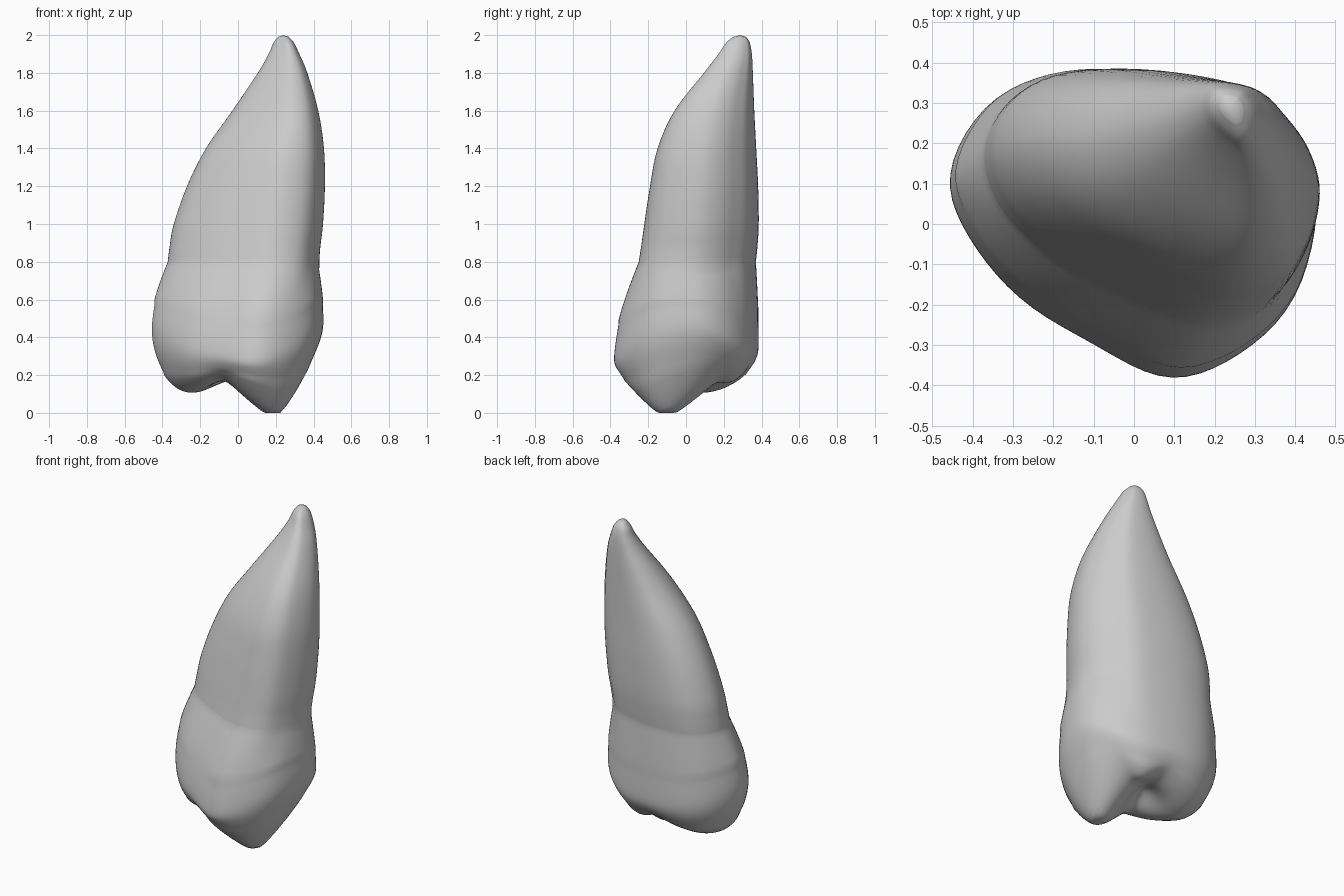
import bpy, bmesh, math

if "Cube" in bpy.data.objects:
    bpy.data.objects.remove(bpy.data.objects["Cube"])

SEGMENTS = 72

# Crown outline at its widest: x, y and the height of the bulge
CROWN = [(-.467, .12, .45), (-.41, -.04, .42), (-.28, -.195, .35), (-.1, -.3, .31),
         (.08, -.392, .27), (.25, -.335, .33), (.4, -.195, .44), (.458, .03, .48),
         (.425, .17, .44), (.335, .275, .38), (.2, .348, .34), (0, .384, .34),
         (-.2, .378, .36), (-.37, .297, .4)]

# Root cross-section in a unit box, matching the crown point by point
ROOT = [(0, .68), (.05, .47), (.2, .28), (.45, .1), (.67, 0), (.86, .06), (.96, .24),
        (1, .46), (.965, .64), (.88, .79), (.74, .93), (.45, 1), (.2, .98), (.06, .87)]

# Root size by height: z, x range, y range
LEVELS = [(.8, -.372, .43, -.25, .368), (.88, -.362, .436, -.237, .376),
          (1, -.34, .45, -.22, .383), (1.2, -.27, .46, -.19, .38),
          (1.4, -.17, .455, -.15, .37), (1.6, -.03, .425, -.06, .36),
          (1.8, .105, .367, .095, .353), (1.9, .162, .325, .172, .348),
          (1.96, .188, .296, .213, .337), (1.99, .212, .27, .25, .318)]


def catmull(a, b, c, d, t):
    return [.5 * (2 * q + (r - p) * t + (2 * p - 5 * q + 4 * r - s) * t * t
                  + (3 * q - p - 3 * r + s) * t ** 3) for p, q, r, s in zip(a, b, c, d)]


def smooth_loop(points):
    n = len(points)
    out = []
    for k in range(SEGMENTS):
        f = k * n / SEGMENTS
        i = int(f)
        out.append(catmull(*(points[(i + j) % n] for j in (-1, 0, 1, 2)), f - i))
    return out


def smooth_path(points, steps):
    last = len(points) - 1
    out = []
    for i in range(last):
        for k in range(steps):
            keys = [points[min(max(i + j, 0), last)] for j in (-1, 0, 1, 2)]
            out.append(catmull(*keys, k / steps))
    return out + [points[last]]


def cone(dx, dy, soft):
    return math.hypot(dx, dy, soft) - soft


def chewing_height(x, y):
    # A tall front cusp, a broad low cusp and a back ridge meeting in a groove
    dx = x - .2
    tall = cone((1.2 if dx > 0 else .9) * dx, .85 * (y + .11), .05) - .03
    low = .085 + cone(.4 * (x + .3), .33 * (y - .1), .04)
    ridge = .14 + cone(.7 * (x - .14), .6 * (y - .24), .04)
    blend = .018
    height = -blend * math.log(sum(math.exp(-h / blend) for h in (tall, low, ridge)))
    pit = .07 * math.exp(-((x + .02) ** 2 + (y - .04) ** 2) / .012)
    return height + pit


# Root rings
shape = smooth_loop(ROOT)
root_rings = []
for z, x0, x1, y0, y1 in smooth_path(LEVELS, 5):
    root_rings.append([(x0 + (x1 - x0) * u, y0 + (y1 - y0) * v, z) for u, v in shape])

# Wavy neck line where crown and root meet
neck = [(x, y, z - .05 * math.exp(-((y - .1) / .2) ** 2) * (x > 0) * min(1, x / .3))
        for x, y, z in root_rings[0]]
root_rings[0] = neck

# Crown wall from the neck down to the bulge
bulge = smooth_loop(CROWN)
wall_rings = []
for k in range(14, 0, -1):
    t = k / 14
    f = .2 * t + .8 * math.sin(t * math.pi / 2)
    wall_rings.append([(a[0] + (b[0] - a[0]) * f, a[1] + (b[1] - a[1]) * f,
                        a[2] + (b[2] - a[2]) * t) for a, b in zip(neck, bulge)])

# Chewing surface, curling in from the bulge to the middle
cap_rings = []
for k in range(1, 24):
    s = math.sin(k / 24 * math.pi / 2)
    ring = []
    for bx, by, bz in bulge:
        x, y = bx * s, by * s
        h = chewing_height(x, y)
        ring.append((x, y, max(0, h + (bz - h) * (1 - math.sqrt(1 - s ** 4)))))
    cap_rings.append(ring)

# Skin all rings into one closed surface
bm = bmesh.new()
rings = [[bm.verts.new(p) for p in ring] for ring in cap_rings + wall_rings + root_rings]
for low, high in zip(rings, rings[1:]):
    for i in range(SEGMENTS):
        j = (i + 1) % SEGMENTS
        bm.faces.new((low[i], low[j], high[j], high[i]))
bottom = bm.verts.new((0, 0, chewing_height(0, 0)))
tip = bm.verts.new((.24, .287, 2))
for i in range(SEGMENTS):
    j = (i + 1) % SEGMENTS
    bm.faces.new((bottom, rings[0][j], rings[0][i]))
    bm.faces.new((tip, rings[-1][i], rings[-1][j]))

# Soften the rim where the crown wall turns into the chewing surface
rim = [v for ring in rings[len(cap_rings) - 8:len(cap_rings) + 6] for v in ring]
for _ in range(10):
    bmesh.ops.smooth_vert(bm, verts=rim, factor=.5,
                          use_axis_x=True, use_axis_y=True, use_axis_z=True)
bmesh.ops.recalc_face_normals(bm, faces=bm.faces)
for face in bm.faces:
    face.smooth = True

mesh = bpy.data.meshes.new("tooth")
bm.to_mesh(mesh)
bm.free()
tooth = bpy.data.objects.new("tooth", mesh)
bpy.context.collection.objects.link(tooth)

# Plain grey material
grey = bpy.data.materials.new("light grey")
grey.use_nodes = True
colour = (.6, .6, .6, 1)
grey.diffuse_color = colour
grey.node_tree.nodes["Principled BSDF"].inputs["Base Color"].default_value = colour
mesh.materials.append(grey)
